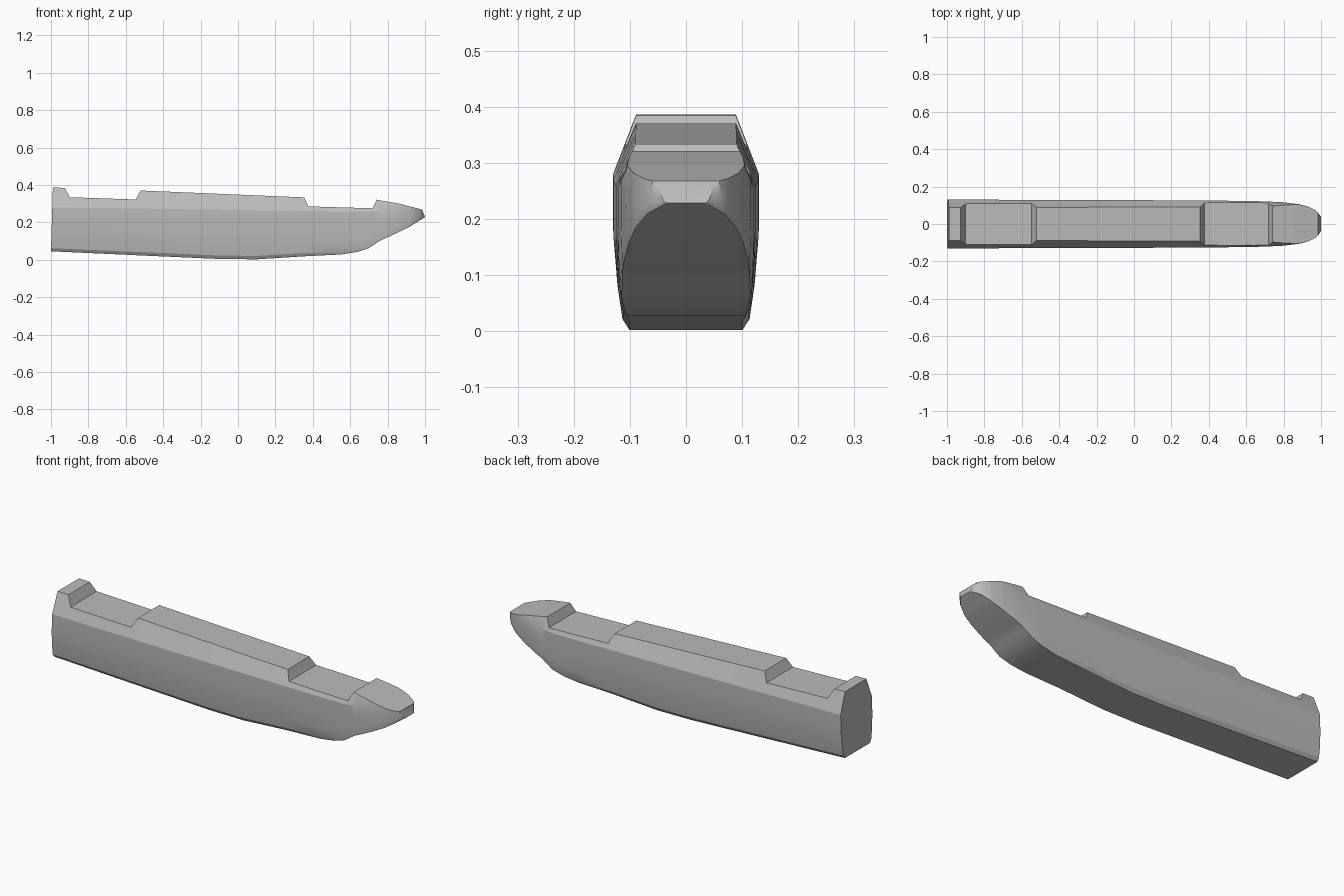
import bpy
import bmesh

default = bpy.data.objects.get("Cube")
if default:
    bpy.data.objects.remove(default)

# Single flat hull colour
grey = bpy.data.materials.new("hull grey")
grey.use_nodes = True
colour = (0.5, 0.5, 0.5, 1)
grey.diffuse_color = colour
grey.node_tree.nodes["Principled BSDF"].inputs["Base Color"].default_value = colour

# Hull lines, each as (distance along hull, value)
KEEL = [(-1, .045), (-.5, .022), (-.1, .004), (.1, .002), (.35, .018), (.55, .028),
        (.64, .042), (.7, .062), (.76, .102), (.85, .143), (.92, .178), (1, .228)]
DECK = [(-1, .386), (-.92, .384), (-.52, .37), (.36, .333), (.74, .321), (.86, .3), (1, .264)]
KNUCKLE = [(-1, .28), (.7, .256), (.78, .263), (.88, .288), (1, .26)]
BEAM = [(-1, .13), (-.2, .129), (.55, .124), (.7, .121), (.8, .116), (.88, .106),
        (.93, .094), (.97, .074), (.985, .06), (1, .045)]
BOTTOM = [(-1, .104), (.3, .1), (.6, .108), (.7, .115), (.8, .112), (.88, .102),
          (.93, .09), (.97, .069), (.985, .052), (1, .034)]
DECK_EDGE = [(-1, .089), (.36, .09), (.74, .096), (.82, .103), (.88, .104),
             (.93, .094), (.97, .074), (.985, .06), (1, .045)]


def at(line, x):
    """Value of a hull line at x, by straight interpolation."""
    for (xa, a), (xb, b) in zip(line, line[1:]):
        if x <= xb:
            return a + (b - a) * (x - xa) / (xb - xa)
    return line[-1][1]


def section(x):
    """Closed cross-section of the hull, symmetrical about the centreline."""
    keel, deck, knuckle = at(KEEL, x), at(DECK, x), at(KNUCKLE, x)
    beam, bottom = at(BEAM, x), at(BOTTOM, x)
    height, flare = knuckle - keel, beam - bottom
    half = [(bottom, keel)]
    for widen, rise in ((.45, .07), (.75, .28), (1, .6), (1, 1)):
        half.append((bottom + flare * widen, keel + height * rise))
    half.append((at(DECK_EDGE, x), deck))
    rake = {-1: .03, 1: -.4}.get(x, 0)
    ring = half + [(-y, z) for y, z in reversed(half)]
    return [(x + rake * (z - keel), y, z) for y, z in ring]


def make_object(name, bm):
    bmesh.ops.recalc_face_normals(bm, faces=bm.faces)
    mesh = bpy.data.meshes.new(name)
    bm.to_mesh(mesh)
    bm.free()
    obj = bpy.data.objects.new(name, mesh)
    bpy.context.collection.objects.link(obj)
    mesh.materials.append(grey)
    return obj


def loft(name, rings):
    """Skin a row of matching rings and cap both ends."""
    bm = bmesh.new()
    loops = [[bm.verts.new(p) for p in ring] for ring in rings]
    for a, b in zip(loops, loops[1:]):
        for i in range(len(a)):
            j = (i + 1) % len(a)
            bm.faces.new((a[i], a[j], b[j], b[i]))
    bm.faces.new(loops[0])
    bm.faces.new(loops[-1])
    return make_object(name, bm)


# Hull lofted from stern to bow
stations = sorted({x for line in (KEEL, DECK, KNUCKLE, BEAM) for x, _ in line})
hull = loft("hull", [section(x) for x in stations])


# Sunken decks cut across the top with sloping end walls
def cut_well(name, floor_start, floor_end, slope):
    (xa, za), (xb, zb) = floor_start, floor_end
    top = .5
    profile = [(xa, za), (xb, zb), (xb + (top - zb) * slope, top), (xa - (top - za) * slope, top)]
    cutter = loft(name, [[(x, y, z) for x, z in profile] for y in (-.3, .3)])
    cutter.hide_render = True
    cutter.hide_set(True)
    cut = hull.modifiers.new(name, "BOOLEAN")
    cut.operation = "DIFFERENCE"
    cut.solver = "EXACT"
    cut.object = cutter
    return cutter


cutters = [cut_well("aft_well_cutter", (-.9, .334), (-.547, .322), .53),
           cut_well("fore_well_cutter", (.376, .285), (.72, .275), .47)]

# Apply the cuts, then discard the cutters
bpy.context.view_layer.update()
graph = bpy.context.evaluated_depsgraph_get()
finished = bpy.data.meshes.new_from_object(hull.evaluated_get(graph))
hull.modifiers.clear()
hull.data = finished
for cutter in cutters:
    bpy.data.objects.remove(cutter)

# Smooth the curved bow while keeping the deck and bilge edges sharp
bpy.ops.object.select_all(action="DESELECT")
hull.select_set(True)
bpy.context.view_layer.objects.active = hull
bpy.ops.object.shade_smooth_by_angle(angle=.35)
